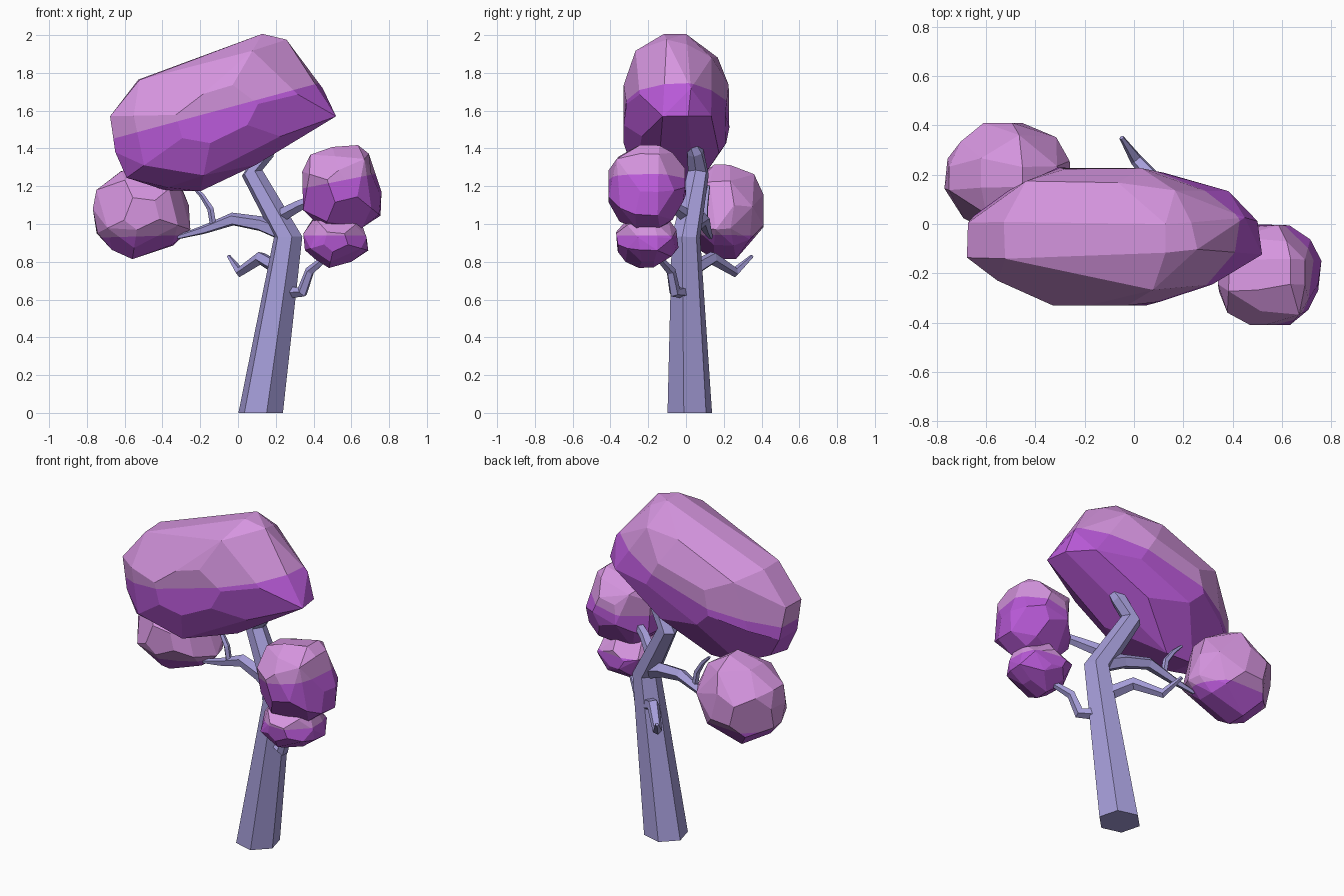
import bpy, bmesh, math, random
from mathutils import Vector

if "Cube" in bpy.data.objects:
    bpy.data.objects.remove(bpy.data.objects["Cube"])

random.seed(4)


def material(name, rgb):
    m = bpy.data.materials.new(name)
    m.diffuse_color = (*rgb, 1)
    m.use_nodes = True
    m.node_tree.nodes["Principled BSDF"].inputs["Base Color"].default_value = m.diffuse_color
    return m


PINK = material("light_pink_leaves", (0.67, 0.30, 0.74))
PURPLE = material("purple_leaves", (0.48, 0.10, 0.68))
BARK = material("lavender_bark", (0.38, 0.34, 0.70))


def finish(bm, name, mats):
    bmesh.ops.recalc_face_normals(bm, faces=bm.faces)
    me = bpy.data.meshes.new(name)
    bm.to_mesh(me)
    bm.free()
    for m in mats:
        me.materials.append(m)
    ob = bpy.data.objects.new(name, me)
    bpy.context.collection.objects.link(ob)
    return ob


def tube(name, path, sides=5, flat_base=False):
    """Tapered faceted limb; path holds (x, y, z, radius)."""
    bm = bmesh.new()
    pts = [Vector(p[:3]) for p in path]
    rings, prev = [], None
    for i, p in enumerate(pts):
        a, b = pts[max(i - 1, 0)], pts[min(i + 1, len(pts) - 1)]
        t = (b - a).normalized()
        if i == 0 and flat_base:
            t = Vector((0, 0, 1))
        if prev is None:
            u = t.orthogonal().normalized()
        else:
            u = prev[0].rotation_difference(t) @ prev[1]
        prev = (t, u)
        v = t.cross(u)
        ring = []
        for k in range(sides):
            w = 2 * math.pi * k / sides
            ring.append(bm.verts.new(p + (u * math.cos(w) + v * math.sin(w)) * path[i][3]))
        rings.append(ring)
    for r, s in zip(rings, rings[1:]):
        for k in range(sides):
            j = (k + 1) % sides
            bm.faces.new((r[k], r[j], s[j], s[k]))
    bm.faces.new(rings[0])
    bm.faces.new(rings[-1])
    return finish(bm, name, [BARK])


def leaf_clump(name, profile, y0, y1, split_z, slope):
    """Boulder-like hull from a front outline, two-toned above and below a sloping plane."""
    bm = bmesh.new()
    n = len(profile)
    cx = sum(p[0] for p in profile) / n
    cz = sum(p[1] for p in profile) / n
    cy, h = (y0 + y1) / 2, (y1 - y0) / 2
    for t, s, step in ((-1, .38, 2), (-.72, .78, 2), (-.25, .98, 1),
                       (.25, .98, 1), (.72, .78, 2), (1, .38, 2)):
        for i in range(int(t > 0) if step == 2 else 0, n, step):
            x, z = profile[i]
            k = s * random.uniform(.94, 1.02)
            y = cy + h * max(-1, min(1, t + random.uniform(-.09, .09)))
            bm.verts.new((cx + (x - cx) * k, y, cz + (z - cz) * k))
    res = bmesh.ops.convex_hull(bm, input=bm.verts)
    bmesh.ops.delete(bm, geom=[v for v in bm.verts if not v.link_faces], context='VERTS')
    bmesh.ops.dissolve_limit(bm, angle_limit=math.radians(13), verts=bm.verts, edges=bm.edges)
    co, no = Vector((0, 0, split_z)), Vector((-slope, 0, 1)).normalized()
    bmesh.ops.bisect_plane(bm, geom=bm.verts[:] + bm.edges[:] + bm.faces[:],
                           plane_co=co, plane_no=no)
    for f in bm.faces:
        f.material_index = 0 if (f.calc_center_median() - co).dot(no) > 0 else 1
    return finish(bm, name, [PINK, PURPLE])


# trunk and branches
tube("trunk", [(.12, .02, 0, .122), (.265, 0, .93, .078), (.075, .065, 1.27, .058),
               (.15, .05, 1.38, .045), (.21, 0, 1.5, .015)], 6, True)
tube("left_branch", [(.25, .01, .95, .05), (.12, .05, 1.0, .042), (-.03, .09, 1.025, .036),
                     (-.18, .11, .97, .024), (-.32, .13, .93, .012)])
tube("left_twig", [(-.13, .1, .99, .018), (-.145, .1, 1.08, .018), (-.19, .11, 1.15, .014),
                   (-.24, .12, 1.2, .008)])
tube("right_branch", [(.2, .02, 1.03, .04), (.33, -.08, 1.1, .03), (.48, -.17, 1.16, .02)])
tube("lower_right_branch", [(.27, -.01, .64, .035), (.34, -.06, .64, .032),
                            (.38, -.08, .75, .026), (.5, -.17, .85, .015)])
tube("back_branch", [(.24, .02, .75, .042), (.12, .14, .82, .036), (.01, .26, .745, .027),
                     (-.05, .35, .83, .01)])

# leaf clumps
leaf_clump("main_canopy",
           [(-.70, 1.57), (-.54, 1.77), (-.3, 1.87), (-.05, 1.97), (.13, 2.01), (.26, 1.98),
            (.46, 1.72), (.54, 1.57), (.32, 1.43), (.1, 1.31), (-.2, 1.17), (-.39, 1.17),
            (-.61, 1.23), (-.65, 1.38)], -.33, .23, 1.63, .27)
leaf_clump("left_clump",
           [(-.77, 1.08), (-.75, 1.18), (-.62, 1.28), (-.45, 1.32), (-.31, 1.23), (-.26, 1.1),
            (-.25, .97), (-.34, .88), (-.56, .81), (-.67, .86), (-.75, .95)],
           -.02, .41, .95, .03)
leaf_clump("right_clump",
           [(.33, 1.28), (.38, 1.37), (.5, 1.41), (.64, 1.43), (.7, 1.38), (.76, 1.17),
            (.76, 1.04), (.66, .97), (.45, .96), (.34, 1.07)],
           -.41, .0, 1.12, .2)
leaf_clump("lower_right_clump",
           [(.35, .86), (.34, .95), (.4, 1.04), (.54, 1.07), (.65, 1.02), (.69, .93),
            (.69, .86), (.6, .8), (.48, .76), (.41, .81)],
           -.37, -.04, .94, .0)
